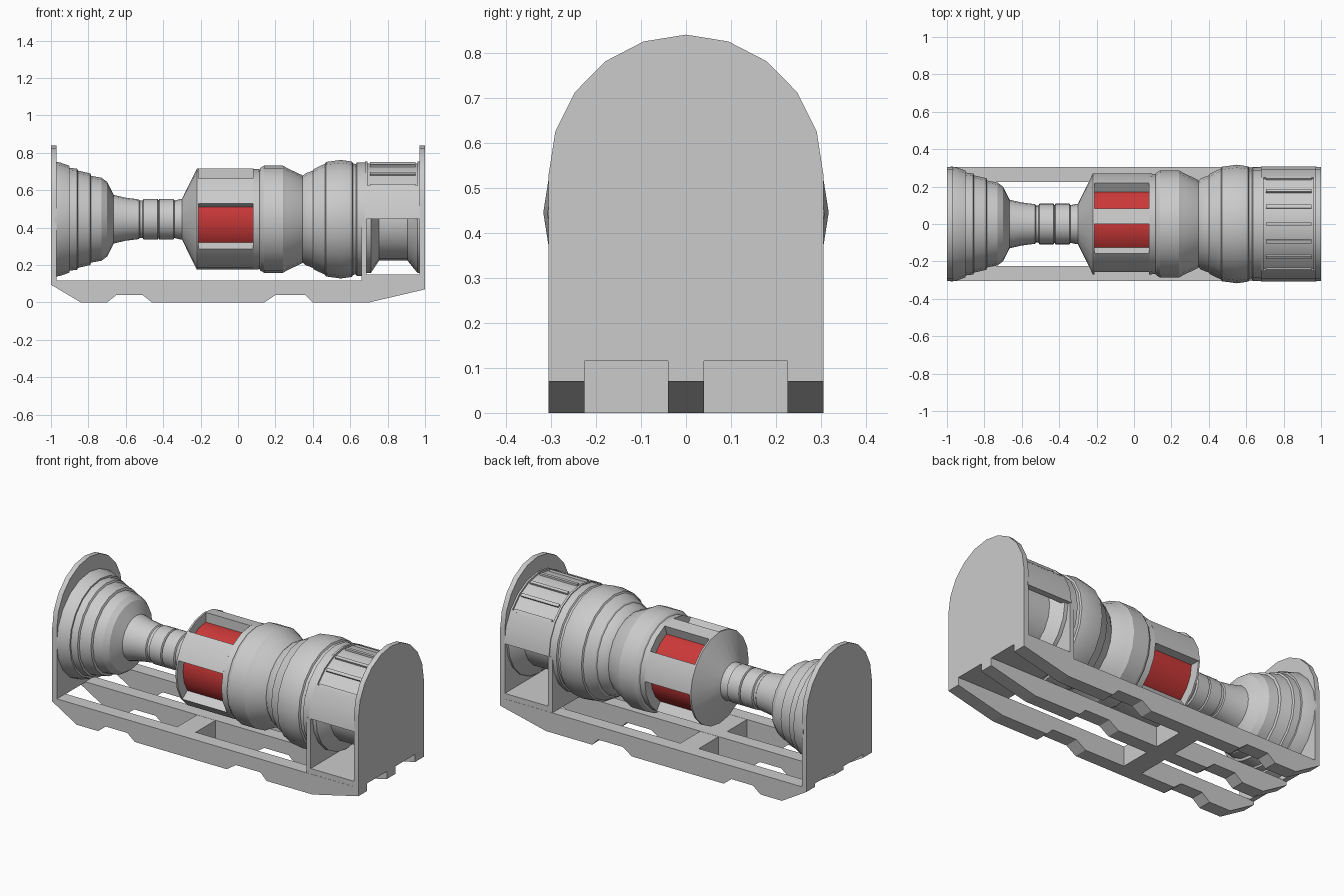
import bpy, bmesh, math
from mathutils import Vector

if "Cube" in bpy.data.objects:
    bpy.data.objects.remove(bpy.data.objects["Cube"])

AXIS_Z = 0.445      # height of the engine axis
STEP = 18           # the round parts have 20 sides


def finish(name, bm, smooth=True):
    bmesh.ops.recalc_face_normals(bm, faces=bm.faces)
    me = bpy.data.meshes.new(name)
    bm.to_mesh(me)
    bm.free()
    ob = bpy.data.objects.new(name, me)
    bpy.context.collection.objects.link(ob)
    if smooth:
        bpy.ops.object.select_all(action='DESELECT')
        ob.select_set(True)
        bpy.context.view_layer.objects.active = ob
        bpy.ops.object.shade_smooth_by_angle(angle=math.radians(22))
    return ob


def around(x, r, deg):
    """Point on the engine axis circle; 0 degrees faces front, 90 is up."""
    a = math.radians(deg)
    return Vector((x, -r * math.cos(a), AXIS_Z + r * math.sin(a)))


def lathe(name, profile):
    bm = bmesh.new()
    rings = [[bm.verts.new(around(x, r, i * STEP)) for i in range(20)] for x, r in profile]
    for a, b in zip(rings, rings[1:]):
        for i in range(20):
            j = (i + 1) % 20
            bm.faces.new((a[i], a[j], b[j], b[i]))
    bm.faces.new(rings[0])
    bm.faces.new(rings[-1])
    return finish(name, bm)


def prism(name, points, offset, smooth=False):
    bm = bmesh.new()
    face = bm.faces.new([bm.verts.new(p) for p in points])
    out = bmesh.ops.extrude_face_region(bm, geom=[face], use_keep_orig=True)
    moved = [v for v in out['geom'] if isinstance(v, bmesh.types.BMVert)]
    bmesh.ops.translate(bm, verts=moved, vec=offset)
    return finish(name, bm, smooth)


def arc_block(name, x0, x1, r0, r1, a0, a1):
    n = max(1, round((a1 - a0) / STEP))
    angles = [a0 + (a1 - a0) * i / n for i in range(n + 1)]
    pts = [around(x0, r1, a) for a in angles] + [around(x0, r0, a) for a in reversed(angles)]
    return prism(name, pts, (x1 - x0, 0, 0), True)


def box(name, x0, x1, y0, y1, z0, z1):
    pts = [(x0, y0, z0), (x1, y0, z0), (x1, y1, z0), (x0, y1, z0)]
    return prism(name, pts, (0, 0, z1 - z0))


# Rear bell, thin neck with rings and the cone up to the drum
lathe("rear_bell_and_neck", [
    (-0.98, 0.308), (-0.95, 0.303), (-0.90, 0.285), (-0.90, 0.275), (-0.86, 0.27),
    (-0.855, 0.26), (-0.79, 0.245), (-0.785, 0.232), (-0.73, 0.222), (-0.70, 0.20),
    (-0.665, 0.13), (-0.60, 0.115), (-0.53, 0.106), (-0.525, 0.1), (-0.51, 0.1),
    (-0.505, 0.109), (-0.43, 0.109), (-0.425, 0.1), (-0.42, 0.109), (-0.345, 0.109),
    (-0.34, 0.1), (-0.31, 0.108), (-0.30, 0.108), (-0.22, 0.27), (-0.21, 0.27)])

# Red core seen through the drum windows
core = lathe("red_core", [(-0.215, 0.213), (0.085, 0.213)])
red = bpy.data.materials.new("red")
red.diffuse_color = (0.6, 0.04, 0.04, 1)
red.use_nodes = True
red.node_tree.nodes["Principled BSDF"].inputs["Base Color"].default_value = red.diffuse_color
core.data.materials.append(red)

# Drum struts between the windows
for i, (a, b) in enumerate([(18, 54), (90, 108), (144, 180), (234, 324)]):
    arc_block(f"drum_strut_{i}", -0.212, 0.082, 0.205, 0.27, a, b)

# Front body with collar, waist and bulge
lathe("front_body", [
    (0.08, 0.27), (0.115, 0.267), (0.12, 0.275), (0.14, 0.287), (0.24, 0.287),
    (0.265, 0.272), (0.34, 0.237), (0.345, 0.232), (0.36, 0.245), (0.40, 0.26),
    (0.405, 0.268), (0.465, 0.297), (0.47, 0.306), (0.55, 0.317), (0.61, 0.308),
    (0.615, 0.298), (0.63, 0.295), (0.635, 0.303), (0.685, 0.303)])

# Waisted spool inside the open housing
lathe("spool", [(0.68, 0.288), (0.71, 0.288), (0.755, 0.22), (0.905, 0.22),
                (0.96, 0.288), (0.975, 0.288)])

# Upper housing: side walls, recessed panel, borders and ribs
for i, (a, b) in enumerate([(0, 36), (144, 180)]):
    arc_block(f"housing_side_{i}", 0.68, 0.975, 0.27, 0.308, a, b)
arc_block("housing_panel", 0.68, 0.975, 0.27, 0.297, 36, 144)
for i, (a, b) in enumerate([(0.68, 0.692), (0.96, 0.975)]):
    arc_block(f"housing_border_{i}", a, b, 0.28, 0.308, 36, 144)
for i in range(7):
    a = 36 + i * STEP
    arc_block(f"housing_rib_{i}", 0.705, 0.95, 0.28, 0.307, a - 1.7, a + 1.7)

# Arched end plates
arch = [(0.305 * math.cos(math.radians(a)), 0.53 + 0.31 * math.sin(math.radians(a)))
        for a in range(0, 181, STEP)]
outline = [(0.305, 0.115)] + arch + [(-0.305, 0.115)]
for name, x in (("rear_end_plate", -1.0), ("front_end_plate", 0.97)):
    prism(name, [(x, y, z) for y, z in outline], (0.03, 0, 0), True)

# Cradle rails with notched undersides
rail = [(-1, 0.095), (-0.84, 0), (-0.70, 0), (-0.65, 0.04), (-0.51, 0.04), (-0.46, 0),
        (0.14, 0), (0.20, 0.04), (0.36, 0.04), (0.40, 0), (0.70, 0), (1, 0.07),
        (1, 0.118), (-1, 0.118)]
for name, y in (("front_rail", -0.305), ("middle_rail", -0.04), ("back_rail", 0.225)):
    prism(name, [(x, y, z) for x, z in rail], (0, 0.08, 0))

# Cross bar, housing floor and bulkhead
box("cross_bar", -0.24, -0.12, -0.23, 0.23, 0.0, 0.117)
box("housing_floor", 0.66, 0.98, -0.304, 0.304, 0.116, 0.15)
box("bulkhead", 0.66, 0.688, -0.304, 0.304, 0.117, 0.446)
